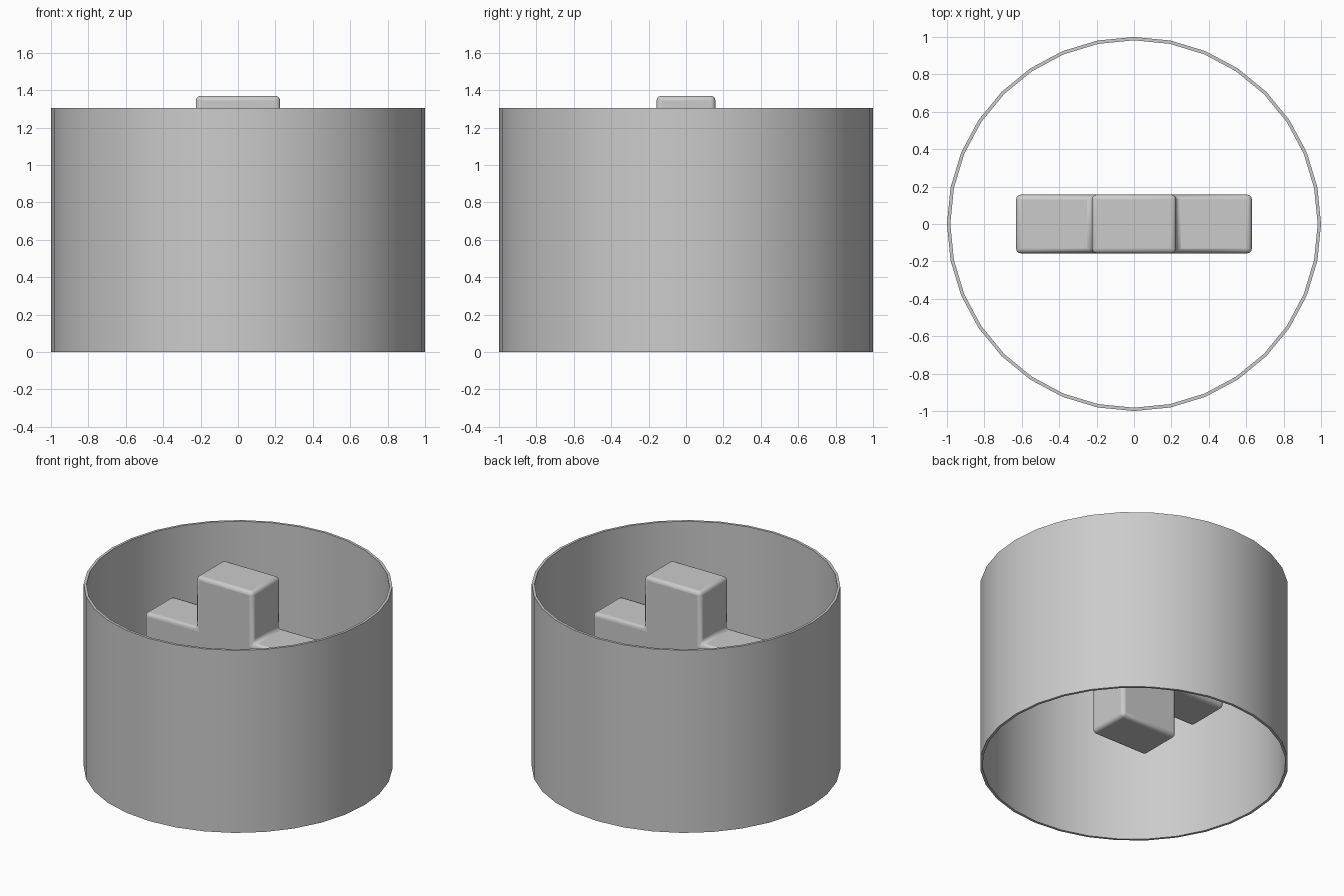
import bpy, bmesh, math

if "Cube" in bpy.data.objects:
    bpy.data.objects.remove(bpy.data.objects["Cube"])

SIDES, R_OUT, R_IN, H = 32, 1.0, 0.982, 1.305


def make_object(name, bm, angle):
    bmesh.ops.recalc_face_normals(bm, faces=bm.faces[:])
    mesh = bpy.data.meshes.new(name)
    bm.to_mesh(mesh)
    bm.free()
    ob = bpy.data.objects.new(name, mesh)
    bpy.context.collection.objects.link(ob)
    bpy.ops.object.select_all(action='DESELECT')
    bpy.context.view_layer.objects.active = ob
    ob.select_set(True)
    bpy.ops.object.shade_smooth_by_angle(angle=math.radians(angle))
    return ob


# thin open tube: rectangular wall section swept round the axis
bm = bmesh.new()
rings = []
for i in range(SIDES):
    a = 2 * math.pi * i / SIDES
    rings.append([bm.verts.new((r * math.cos(a), r * math.sin(a), z))
                  for r, z in ((R_OUT, 0), (R_OUT, H), (R_IN, H), (R_IN, 0))])
for i in range(SIDES):
    p, q = rings[i], rings[(i + 1) % SIDES]
    for j in range(4):
        k = (j + 1) % 4
        bm.faces.new((p[j], q[j], q[k], p[k]))
make_object("tube_shell", bm, 30)

# upright plus sign floating in the tube, extruded along y
X1, X2 = 0.225, 0.63          # half widths: upright, arm
ZC, Z1, Z2 = 0.79, 0.212, 0.58  # centre, arm half height, upright half height
Y = 0.157
outline = [(X1, -Z2), (X1, -Z1), (X2, -Z1), (X2, Z1), (X1, Z1), (X1, Z2)]
outline += [(-x, -z) for x, z in outline]
bm = bmesh.new()
face = bm.faces.new([bm.verts.new((x, -Y, ZC + z)) for x, z in outline])
ext = bmesh.ops.extrude_face_region(bm, geom=[face], use_keep_orig=True)
for v in ext['geom']:
    if isinstance(v, bmesh.types.BMVert):
        v.co.y = Y
plus = make_object("plus_block", bm, 60)

# small rounded edges
bev = plus.modifiers.new("rounded_edges", 'BEVEL')
bev.width = 0.025
bev.segments = 3
bev.limit_method = 'ANGLE'
plus.modifiers.move(len(plus.modifiers) - 1, 0)
